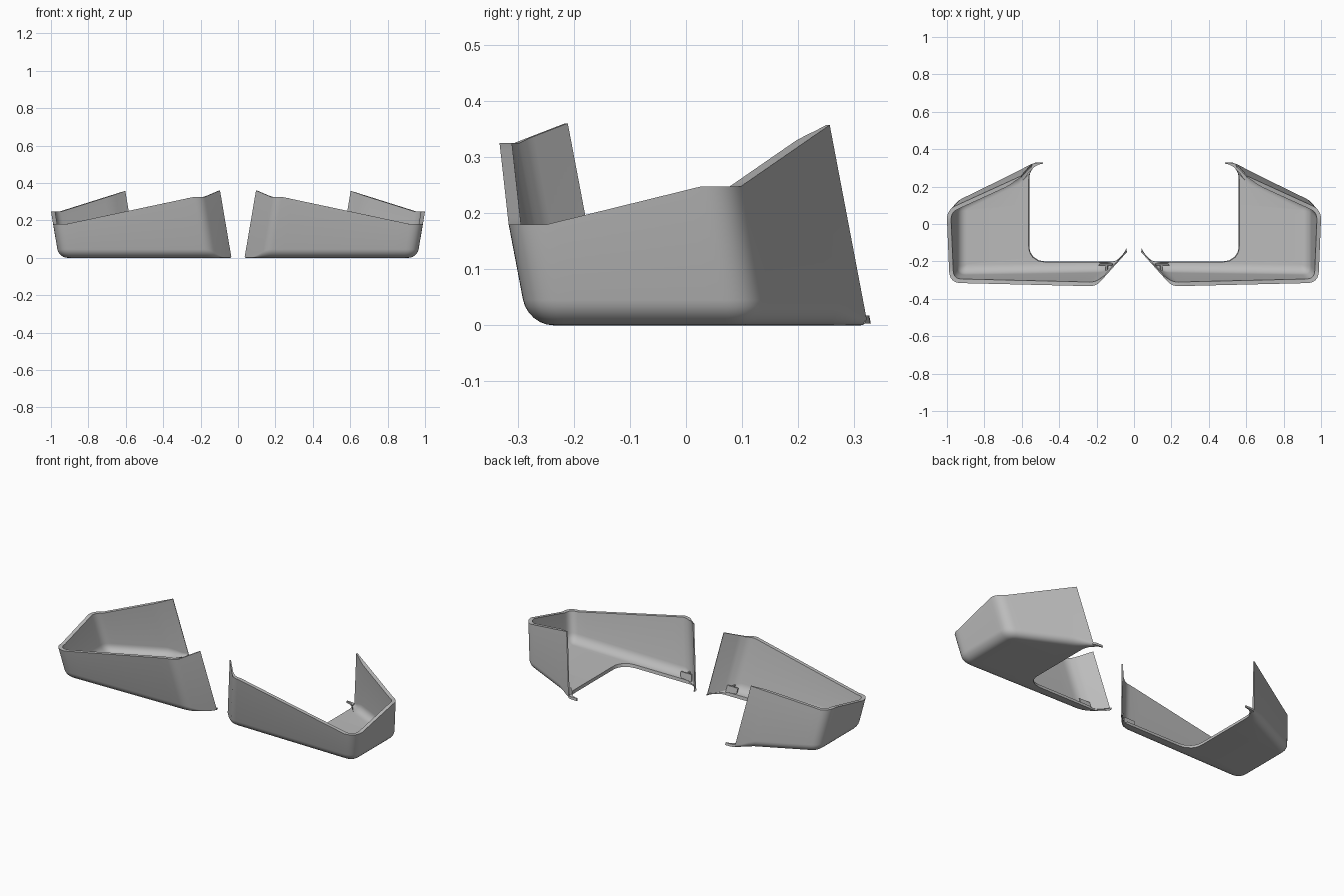
import bpy, bmesh, math
from mathutils import Vector as V

cube = bpy.data.objects.get("Cube")
if cube:
    bpy.data.objects.remove(cube)

grey = bpy.data.materials.new("mid_grey")
grey.use_nodes = True
grey.diffuse_color = (0.5, 0.5, 0.5, 1)
grey.node_tree.nodes["Principled BSDF"].inputs["Base Color"].default_value = (0.5, 0.5, 0.5, 1)


def lean(p, z):
    """The whole shell leans outward and forward as it rises."""
    return (p.x + 0.17 * z, p.y - 0.19 * z, z)


def make_part(name, bm, angle=35):
    bmesh.ops.recalc_face_normals(bm, faces=bm.faces)
    mesh = bpy.data.meshes.new(name)
    bm.to_mesh(mesh)
    bm.free()
    mesh.materials.append(grey)
    ob = bpy.data.objects.new(name, mesh)
    bpy.context.collection.objects.link(ob)
    ob.modifiers.new("both_sides", 'MIRROR')
    bpy.ops.object.select_all(action='DESELECT')
    ob.select_set(True)
    bpy.context.view_layer.objects.active = ob
    bpy.ops.object.shade_smooth_by_angle(angle=math.radians(angle))
    return ob


# Outer wall path: front end, front bend, outer corner, rear bend, rear end
corners = [V(c) for c in ((0.035, -0.147), (0.146, -0.27), (0.958, -0.283),
                          (0.958, 0.122), (0.545, 0.324))]
cuts = [0, 0.035, 0.07, 0.05, 0]
rim_heights = [0.36, 0.325, 0.18, 0.247, 0.357]
dirs = [(b - a).normalized() for a, b in zip(corners, corners[1:])]


def offset_corner(i, d):
    """Corner moved inward by d, with the start and end of its rounding."""
    a, b = dirs[max(i - 1, 0)], dirs[min(i, len(dirs) - 1)]
    na, nb = V((-a.y, a.x)), V((-b.y, b.x))
    p = corners[i] + (na + nb) * (d / (1 + na.dot(nb)))
    cut = max(cuts[i] - d * math.tan(a.angle(b) / 2), 0.004) if cuts[i] else 0
    return p - a * cut, p, p + b * cut


def path_point(sample, d):
    kind, i, f = sample
    s, p, e = offset_corner(i, d)
    if kind == "bend":
        return s * (1 - f) ** 2 + p * 2 * f * (1 - f) + e * f * f
    return e.lerp(offset_corner(i + 1, d)[0], f)


samples = []
for i in range(len(dirs)):
    if i:
        samples += [("bend", i, k / 8) for k in range(9)]
    samples += [("run", i, k / 12) for k in range(0 if i == 0 else 1, 13 if i == 3 else 12)]


def arc(cx, cy, r, a0, a1, n=16):
    return [V((cx + r * math.cos(math.radians(a0 + (a1 - a0) * k / n)),
               cy + r * math.sin(math.radians(a0 + (a1 - a0) * k / n)))) for k in range(n + 1)]


# Rounded edge of the floor opening
opening = (arc(0.12, -0.12, 0.08, 188, 270) + arc(0.48, -0.12, 0.08, -90, 0)
           + arc(0.48, 0.245, 0.08, 0, 52))
opening_keys = [0, 0.115, 0.54, 0.83, 1.05]


def along_opening(length):
    for a, b in zip(opening, opening[1:]):
        seg = (b - a).length
        if length <= seg:
            return a.lerp(b, length / seg)
        length -= seg
    return opening[-1].copy()


def distance_to_opening(p):
    best = 9
    for a, b in zip(opening, opening[1:]):
        ab = b - a
        f = min(max((p - a).dot(ab) / ab.length_squared, 0), 1) if ab.length else 0
        best = min(best, (p - a - ab * f).length)
    return best


# Wall and floor: one cross-section carried along the path
bm = bmesh.new()
rows = []
for sample in samples:
    kind, i, f = sample
    u = i if kind == "bend" else i + f
    k = min(int(u), 3)
    mix = lambda keys: keys[k] + (keys[k + 1] - keys[k]) * (u - k)
    edge = along_opening(mix(opening_keys))
    scale = min(1, distance_to_opening(path_point(sample, 0)) / 0.07)
    radius, thick, floor = 0.045 * scale, max(0.022 * scale, 0.007), 0.018 * max(scale, 0.5)
    rim = mix(rim_heights)
    turn = [math.radians(15 * n) for n in range(7)]
    outer = [(radius * (1 - math.sin(a)), radius * (1 - math.cos(a))) for a in turn] + [(0, rim)]
    inner = [(d + thick, z + floor) for d, z in outer[:-1]] + [(thick, rim)]
    section = [lean(edge, 0)]
    section += [lean(path_point(sample, d), z) for d, z in outer + inner[::-1]]
    section.append(lean(edge, floor))
    rows.append([bm.verts.new((x, y, z)) for x, y, z in section])
size = len(rows[0])
for a, b in zip(rows, rows[1:]):
    for n in range(size):
        m = (n + 1) % size
        bm.faces.new((a[n], a[m], b[m], b[n]))
for row in (rows[0], rows[-1]):
    for n in range(size // 2 - 1):
        bm.faces.new((row[n], row[n + 1], row[size - 2 - n], row[size - 1 - n]))
make_part("shell", bm)


def plate(name, outline, low, high):
    bm = bmesh.new()
    bottom = [bm.verts.new(lean(p, low)) for p in outline]
    top = [bm.verts.new(lean(p, high)) for p in outline]
    bm.faces.new(bottom)
    bm.faces.new(top)
    for n in range(len(outline)):
        m = (n + 1) % len(outline)
        bm.faces.new((bottom[n], bottom[m], top[m], top[n]))
    make_part(name, bm)


# Small curved hook at the foot of the rear end
plate("rear_hook", arc(0.48, 0.245, 0.08, 40, 86, 8)
      + [V((0.487, 0.33)), V((0.525, 0.329)), V((0.548, 0.321))], 0.003, 0.017)

# Locating tab inside the front bend
plate("inner_tab", [V(p) for p in ((0.11, -0.216), (0.18, -0.216), (0.18, -0.209), (0.11, -0.209))],
      0.01, 0.05)
plate("tab_post", [V(p) for p in ((0.135, -0.24), (0.143, -0.24), (0.143, -0.21), (0.135, -0.21))],
      0.01, 0.05)
